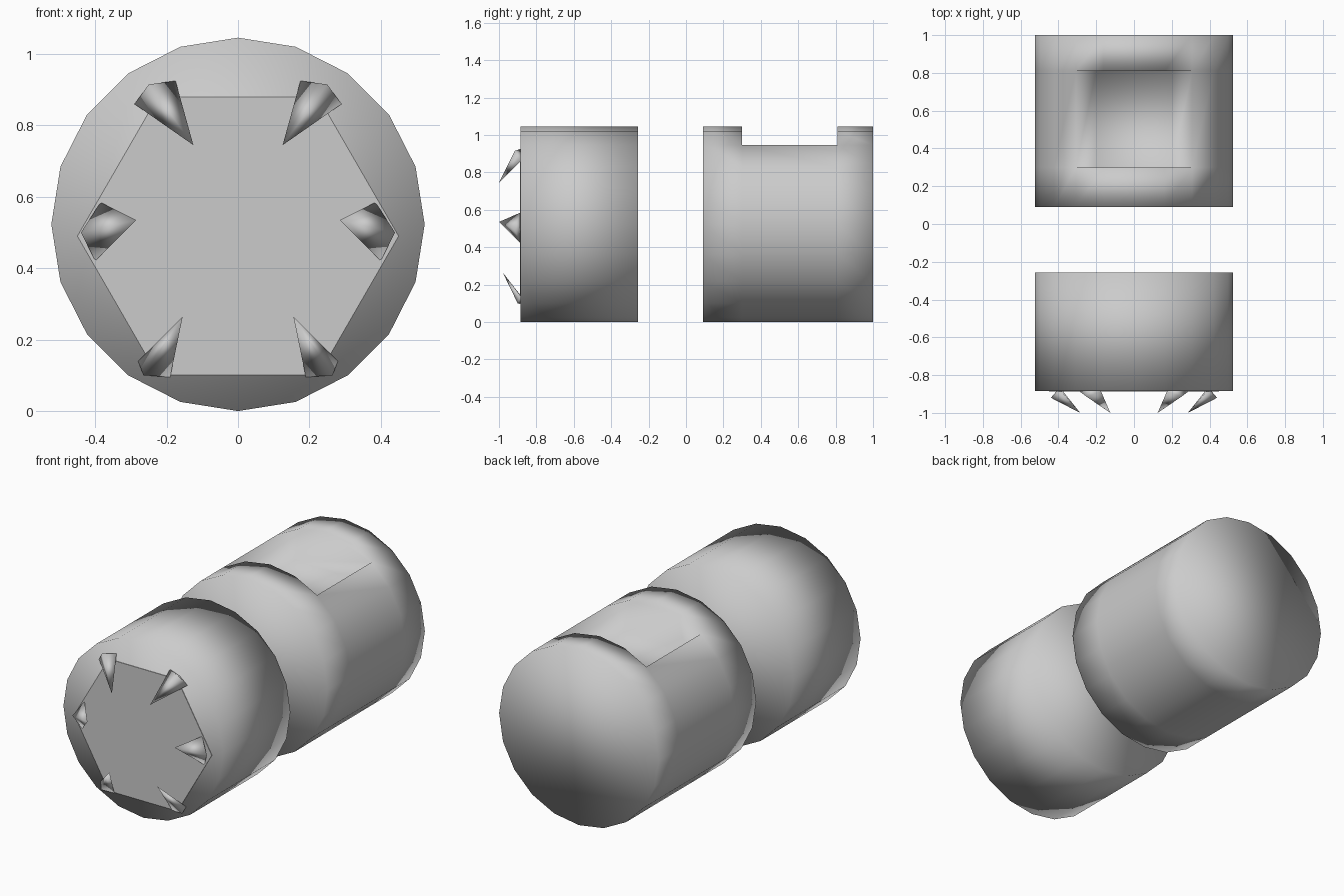
import bpy, bmesh, math
from mathutils import Vector

if "Cube" in bpy.data.objects:
    bpy.data.objects.remove(bpy.data.objects["Cube"])

R, SIDES = 0.523, 20


def finish(name, bm, smooth=True):
    bmesh.ops.recalc_face_normals(bm, faces=bm.faces[:])
    me = bpy.data.meshes.new(name)
    bm.to_mesh(me)
    bm.free()
    for p in me.polygons:
        p.use_smooth = smooth
    ob = bpy.data.objects.new(name, me)
    bpy.context.collection.objects.link(ob)
    return ob


def ring(bm, y, r, n, zc, start=0.0):
    return [bm.verts.new((r * math.sin(start + math.tau * i / n), y,
                          zc + r * math.cos(start + math.tau * i / n)))
            for i in range(n)]


def drum(bm, stations, r, n, zc, start=0.0, skip=None):
    """Capped prism along y; skip(segment, side) leaves faces out."""
    rings = [ring(bm, y, r, n, zc, start) for y in stations]
    for s, (a, b) in enumerate(zip(rings, rings[1:])):
        for i in range(n):
            if skip and skip(s, i):
                continue
            j = (i + 1) % n
            bm.faces.new((a[i], a[j], b[j], b[i]))
    bm.faces.new(rings[0])
    bm.faces.new(rings[-1])
    return rings


# Front body
bm = bmesh.new()
drum(bm, (-0.885, -0.257), R, SIDES, R)
finish("front_body", bm)

# Rear body with a sunken pocket in the top
bm = bmesh.new()
rings = drum(bm, (0.09, 0.30, 0.81, 1.0), R, SIDES, R,
             skip=lambda s, i: s == 1 and i in (18, 19, 0, 1))
floor = {}
for k, y in ((1, 0.30), (2, 0.81)):
    rim = [rings[k][i] for i in (18, 19, 0, 1, 2)]
    left = bm.verts.new((-0.2, y, 0.82))
    right = bm.verts.new((0.2, y, 0.82))
    bm.faces.new(rim + [right, left])
    floor[k] = (rim[0], left, right, rim[-1])
for i in range(3):
    bm.faces.new((floor[1][i], floor[1][i + 1], floor[2][i + 1], floor[2][i]))
finish("rear_body", bm)

# Flat six-sided plate on the front
bm = bmesh.new()
drum(bm, (-0.888, -0.87), 0.45, 6, 0.49, math.pi / 6)
finish("front_plate", bm, smooth=False)

# Teeth: tip, first root, outer point, second root; mirrored across x
TEETH = {
    "upper": ((.125, -1.0, .745), (.175, -.885, .925), (.25, -.915, .915), (.29, -.885, .86)),
    "middle": ((.285, -1.0, .535), (.385, -.885, .585), (.44, -.92, .50), (.40, -.885, .42)),
    "lower": ((.155, -.98, .265), (.19, -.885, .095), (.265, -.90, .10), (.28, -.885, .14)),
}
for level, pts in TEETH.items():
    for side, sx in (("right", 1), ("left", -1)):
        bm = bmesh.new()
        co = [Vector((sx * x, y, z)) for x, y, z in pts]
        root = (co[1] + co[3]) / 2 + Vector((0, 0.02, 0))
        t, a, o, b, r = [bm.verts.new(c) for c in co + [root]]
        for f in ((t, a, o), (t, o, b), (t, b, r), (t, r, a), (o, a, r), (o, r, b)):
            bm.faces.new(f)
        finish(f"{level}_tooth_{side}", bm)
